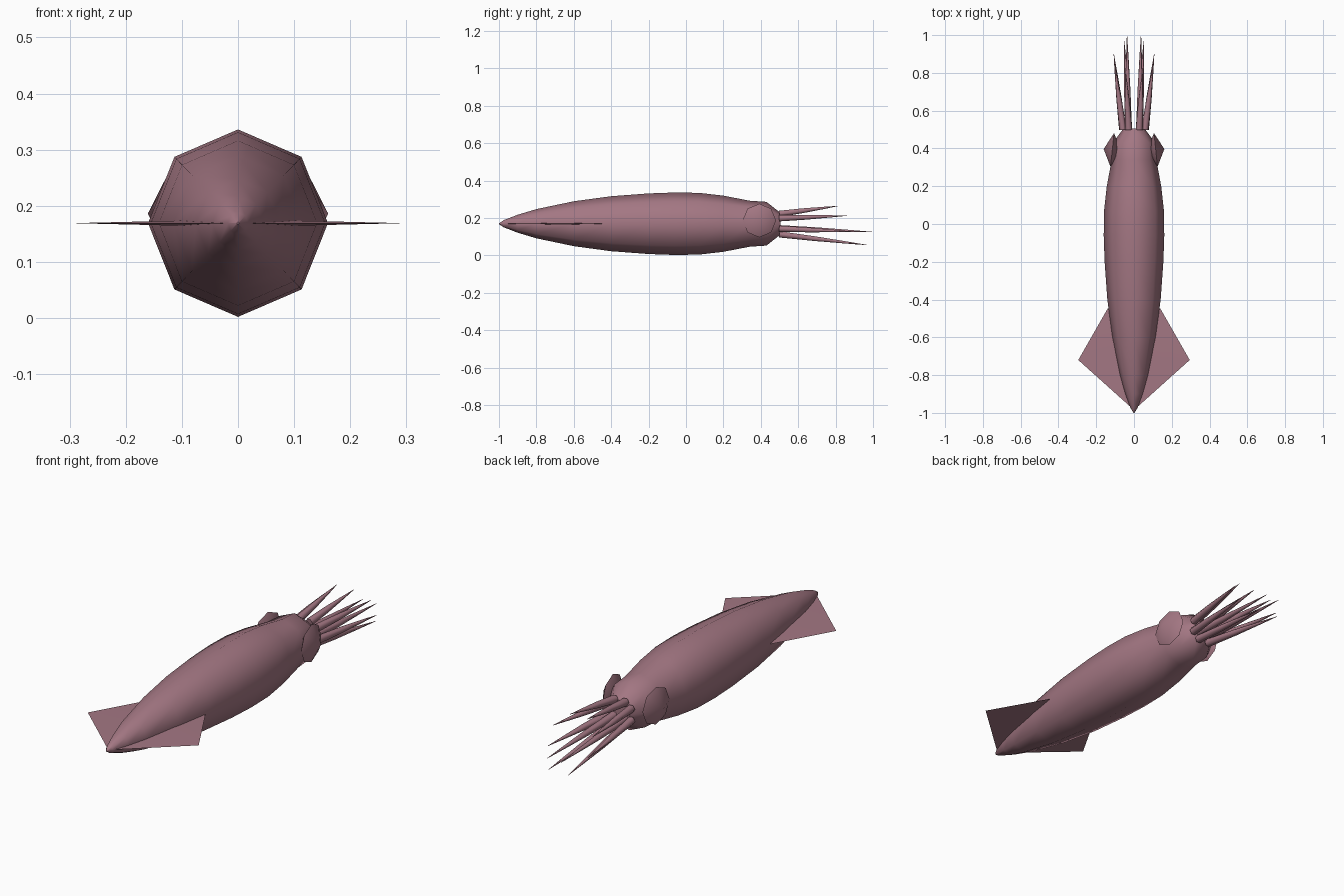
import bpy, bmesh, math
from mathutils import Vector, Matrix

cube = bpy.data.objects.get("Cube")
if cube:
    bpy.data.objects.remove(cube, do_unlink=True)

MID_Z = 0.169

skin = bpy.data.materials.new("mauve_skin")
skin.use_nodes = True
colour = (0.37, 0.185, 0.228, 1)
skin.diffuse_color = colour
skin.node_tree.nodes["Principled BSDF"].inputs["Base Color"].default_value = colour


def finish(name, bm, angle):
    """Turn a bmesh into a named, coloured, smooth-shaded object."""
    bmesh.ops.recalc_face_normals(bm, faces=bm.faces)
    mesh = bpy.data.meshes.new(name)
    bm.to_mesh(mesh)
    bm.free()
    mesh.materials.append(skin)
    obj = bpy.data.objects.new(name, mesh)
    bpy.context.collection.objects.link(obj)
    bpy.ops.object.select_all(action='DESELECT')
    obj.select_set(True)
    bpy.context.view_layer.objects.active = obj
    bpy.ops.object.shade_smooth_by_angle(angle=math.radians(angle))
    return obj


def loft(bm, rings):
    """Skin a list of vertex rings and cap both ends."""
    for a, b in zip(rings, rings[1:]):
        for i in range(len(a)):
            j = (i + 1) % len(a)
            bm.faces.new((a[i], a[j], b[j], b[i]))
    bm.faces.new(rings[0])
    bm.faces.new(rings[-1])


# Mantle and head: one eight-sided body along y
profile = [(-1, 0.002), (-0.975, 0.019), (-0.9, 0.048), (-0.8, 0.078), (-0.6, 0.120),
           (-0.4, 0.147), (-0.2, 0.162), (-0.06, 0.167), (0.07, 0.165), (0.2, 0.150),
           (0.34, 0.123), (0.43, 0.117), (0.505, 0.058)]
bm = bmesh.new()
rings = []
for y, r in profile:
    angles = [math.tau * i / 8 for i in range(8)]
    rings.append([bm.verts.new((0.96 * r * math.cos(a), y, MID_Z + r * math.sin(a)))
                  for a in angles])
loft(bm, rings)
finish("mantle_and_head", bm, 50)


# Arms: tapered six-sided spikes from the head
def arm(name, base, tip):
    base, tip = Vector(base), Vector(tip)
    turn = (tip - base).to_track_quat('Z', 'Y')
    bm = bmesh.new()
    rings = []
    for t, r in ((0, 0.019), (0.4, 0.0145), (0.75, 0.007), (1, 0.0008)):
        centre = base.lerp(tip, t)
        rings.append([bm.verts.new(centre + turn @ Vector(
            (r * math.cos(math.tau * i / 6), r * math.sin(math.tau * i / 6), 0)))
            for i in range(6)])
    loft(bm, rings)
    finish(name, bm, 65)


arms = {
    "upper_arm": ((0.028, 0.5, 0.222), (0.045, 0.815, 0.264)),
    "upper_side_arm": ((0.058, 0.5, 0.198), (0.105, 0.86, 0.212)),
    "lower_side_arm": ((0.060, 0.5, 0.142), (0.107, 0.90, 0.126)),
    "long_tentacle": ((0.030, 0.5, 0.145), (0.037, 1.0, 0.125)),
    "lower_arm": ((0.028, 0.5, 0.112), (0.052, 0.97, 0.055)),
}

for side, s in (("left", 1), ("right", -1)):
    mirror = Vector((s, 1, 1))
    for name, (base, tip) in arms.items():
        arm(f"{side}_{name}", Vector(base) * mirror, Vector(tip) * mirror)

    # Eye: shallow faceted double cone set into the head
    bm = bmesh.new()
    bmesh.ops.create_uvsphere(bm, u_segments=8, v_segments=2, radius=1)
    place = (Matrix.Translation((s * 0.115, 0.392, 0.186))
             @ Matrix.Rotation(s * math.radians(6), 4, 'Z')
             @ Matrix.Diagonal((0.046, 0.09, 0.09, 1))
             @ Matrix.Rotation(math.radians(90), 4, 'Y'))
    bm.transform(place)
    finish(f"{side}_eye", bm, 62)

    # Fin: flat wedge, thick at the body and sharp at the rim
    bm = bmesh.new()
    rim = [bm.verts.new((s * x, y, MID_Z)) for x, y in
           ((0, -0.985), (0.295, -0.72), (0.138, -0.445))]
    top, bottom = [bm.verts.new((0, -0.6, MID_Z + d)) for d in (0.007, -0.007)]
    for ridge in (top, bottom):
        for a, b in zip(rim, rim[1:]):
            bm.faces.new((a, b, ridge))
    bm.faces.new((rim[0], top, bottom))
    bm.faces.new((rim[2], top, bottom))
    finish(f"{side}_fin", bm, 30)
